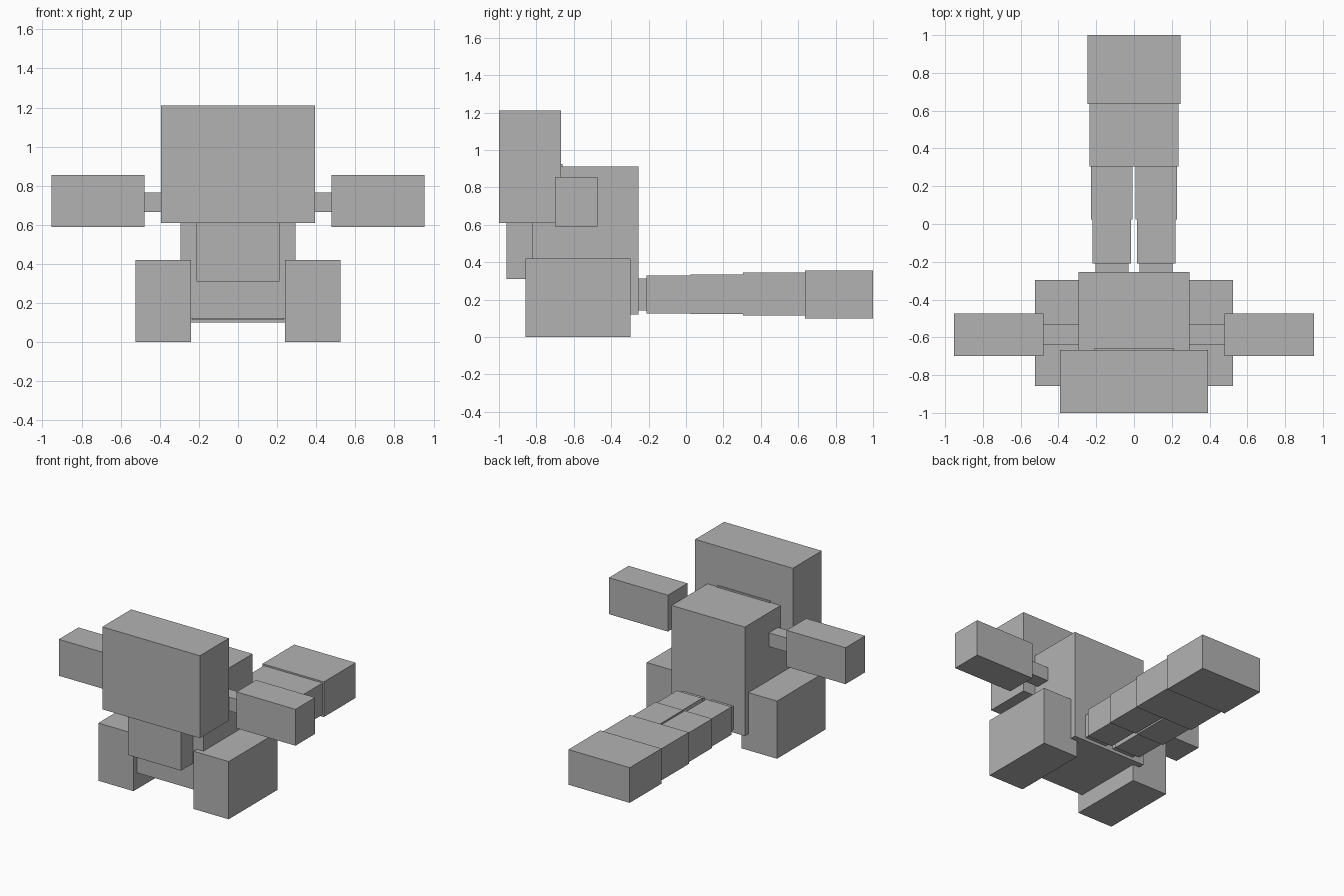
import bpy
import bmesh
from mathutils import Matrix, Vector

default_cube = bpy.data.objects.get("Cube")
if default_cube:
    bpy.data.objects.remove(default_cube, do_unlink=True)

grey = bpy.data.materials.new("plain_grey")
grey.use_nodes = True
colour = (0.45, 0.45, 0.45, 1)
grey.diffuse_color = colour
grey.node_tree.nodes["Principled BSDF"].inputs["Base Color"].default_value = colour


def box(name, x, y, z):
    """Box spanning the given (low, high) range on each axis."""
    low, high = (Vector(corner) for corner in zip(x, y, z))
    bm = bmesh.new()
    bmesh.ops.create_cube(bm, size=1, matrix=Matrix.Diagonal((*(high - low), 1)))
    mesh = bpy.data.meshes.new(name)
    bm.to_mesh(mesh)
    bm.free()
    mesh.materials.append(grey)
    obj = bpy.data.objects.new(name, mesh)
    obj.location = (low + high) / 2
    bpy.context.collection.objects.link(obj)


def centred(name, half_width, y, z):
    box(name, (-half_width, half_width), y, z)


def pair(name, x, y, z):
    box("left_" + name, x, y, z)
    box("right_" + name, (-x[1], -x[0]), y, z)


# Head, neck and body
centred("head", 0.393, (-1, -0.667), (0.61, 1.21))
centred("neck", 0.213, (-0.96, -0.66), (0.31, 0.925))
centred("body", 0.295, (-0.82, -0.255), (0.12, 0.913))

# Arms and legs
pair("arm", (0.28, 0.49), (-0.637, -0.533), (0.665, 0.765))
pair("hand", (0.478, 0.953), (-0.7, -0.474), (0.59, 0.855))
pair("leg", (0.241, 0.525), (-0.857, -0.297), (0, 0.42))

# Twin tail strands, each segment a little bigger than the last
pair("tail_root", (0.03, 0.203), (-0.27, -0.2), (0.142, 0.313))
pair("tail_inner", (0.016, 0.22), (-0.21, 0.03), (0.127, 0.33))
pair("tail_middle", (0.007, 0.228), (0.025, 0.31), (0.122, 0.335))
pair("tail_outer", (0, 0.236), (0.305, 0.64), (0.115, 0.345))
centred("tail_tip", 0.247, (0.635, 1), (0.1, 0.356))
